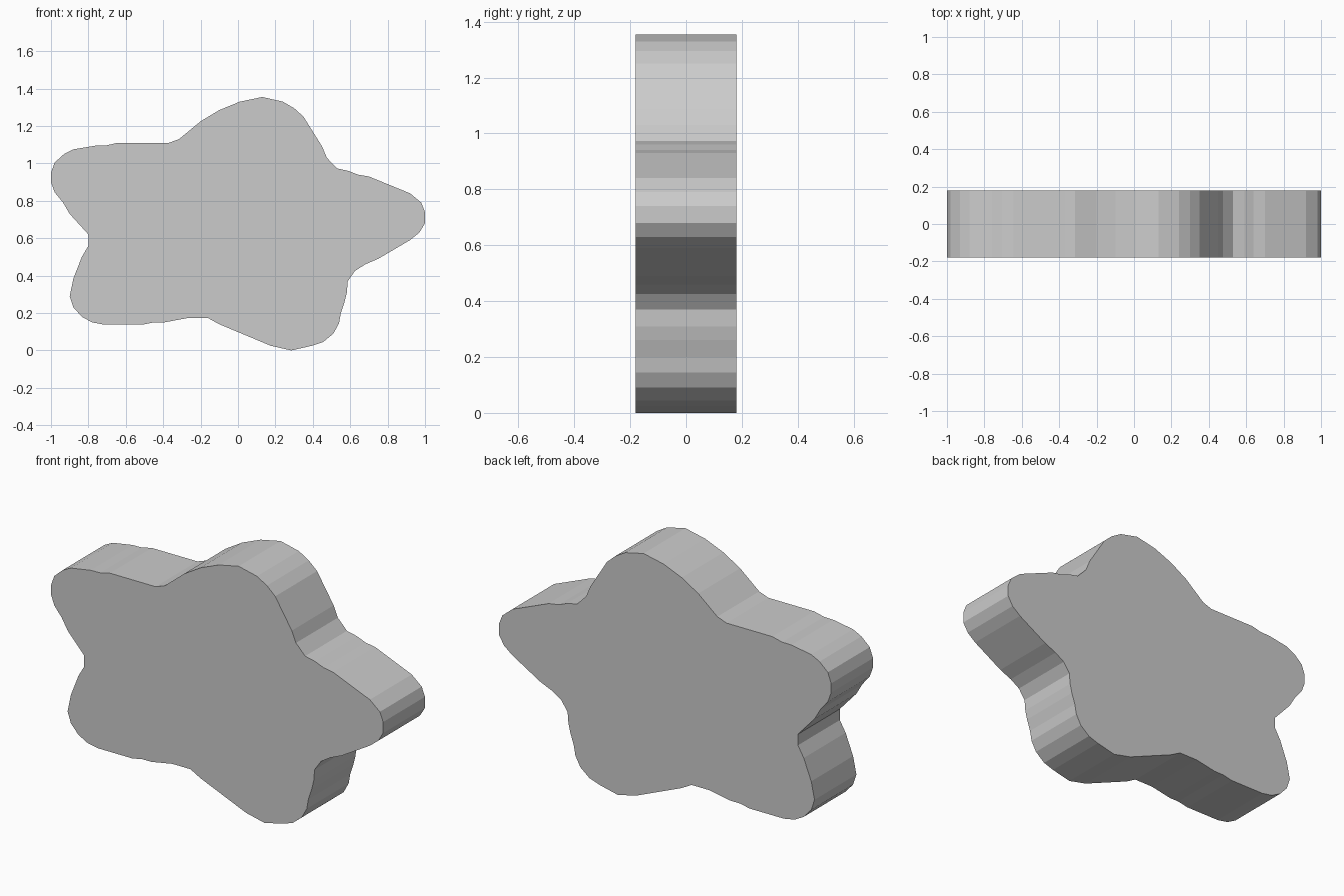
import bpy
import bmesh

HALF_DEPTH = 0.18

# Rounded, slightly irregular star outline in the x-z plane, one line per arm
TOP_ARM = [(-0.315, 1.13), (-0.2, 1.225), (-0.1, 1.285), (0.01, 1.33), (0.13, 1.355),
           (0.24, 1.33), (0.3, 1.295), (0.35, 1.25), (0.45, 1.09), (0.475, 1.03), (0.53, 0.973)]
RIGHT_ARM = [(0.59, 0.96), (0.64, 0.94), (0.7, 0.93), (0.92, 0.84), (0.98, 0.79), (1, 0.74),
             (1, 0.68), (0.97, 0.63), (0.92, 0.59), (0.75, 0.49), (0.68, 0.46), (0.625, 0.425)]
LOWER_RIGHT_ARM = [(0.587, 0.37), (0.582, 0.31), (0.57, 0.26), (0.55, 0.2), (0.54, 0.145),
                   (0.51, 0.09), (0.455, 0.045), (0.395, 0.025), (0.285, 0), (0.175, 0.025), (-0.1, 0.14)]
LOWER_LEFT_ARM = [(-0.16, 0.173), (-0.27, 0.173), (-0.395, 0.15), (-0.45, 0.15), (-0.51, 0.138),
                  (-0.715, 0.138), (-0.78, 0.15), (-0.835, 0.18), (-0.88, 0.23), (-0.9, 0.29),
                  (-0.88, 0.385), (-0.835, 0.5), (-0.8, 0.56)]
LEFT_ARM = [(-0.8, 0.62), (-0.9, 0.73), (-0.935, 0.79), (-0.98, 0.845), (-1, 0.9), (-1, 0.95),
            (-0.98, 1.005), (-0.93, 1.05), (-0.88, 1.075), (-0.76, 1.095), (-0.705, 1.096),
            (-0.645, 1.11), (-0.37, 1.11)]
outline = TOP_ARM + RIGHT_ARM + LOWER_RIGHT_ARM + LOWER_LEFT_ARM + LEFT_ARM

# Star slab: fill the outline and extrude it from front to back
bm = bmesh.new()
face = bm.faces.new([bm.verts.new((x, -HALF_DEPTH, z)) for x, z in outline])
result = bmesh.ops.extrude_face_region(bm, geom=[face], use_keep_orig=True)
back = [v for v in result["geom"] if isinstance(v, bmesh.types.BMVert)]
bmesh.ops.translate(bm, verts=back, vec=(0, 2 * HALF_DEPTH, 0))
bmesh.ops.recalc_face_normals(bm, faces=bm.faces)

mesh = bpy.data.meshes.new("rounded_star")
bm.to_mesh(mesh)
bm.free()
star = bpy.data.objects.new("rounded_star", mesh)
bpy.context.collection.objects.link(star)
